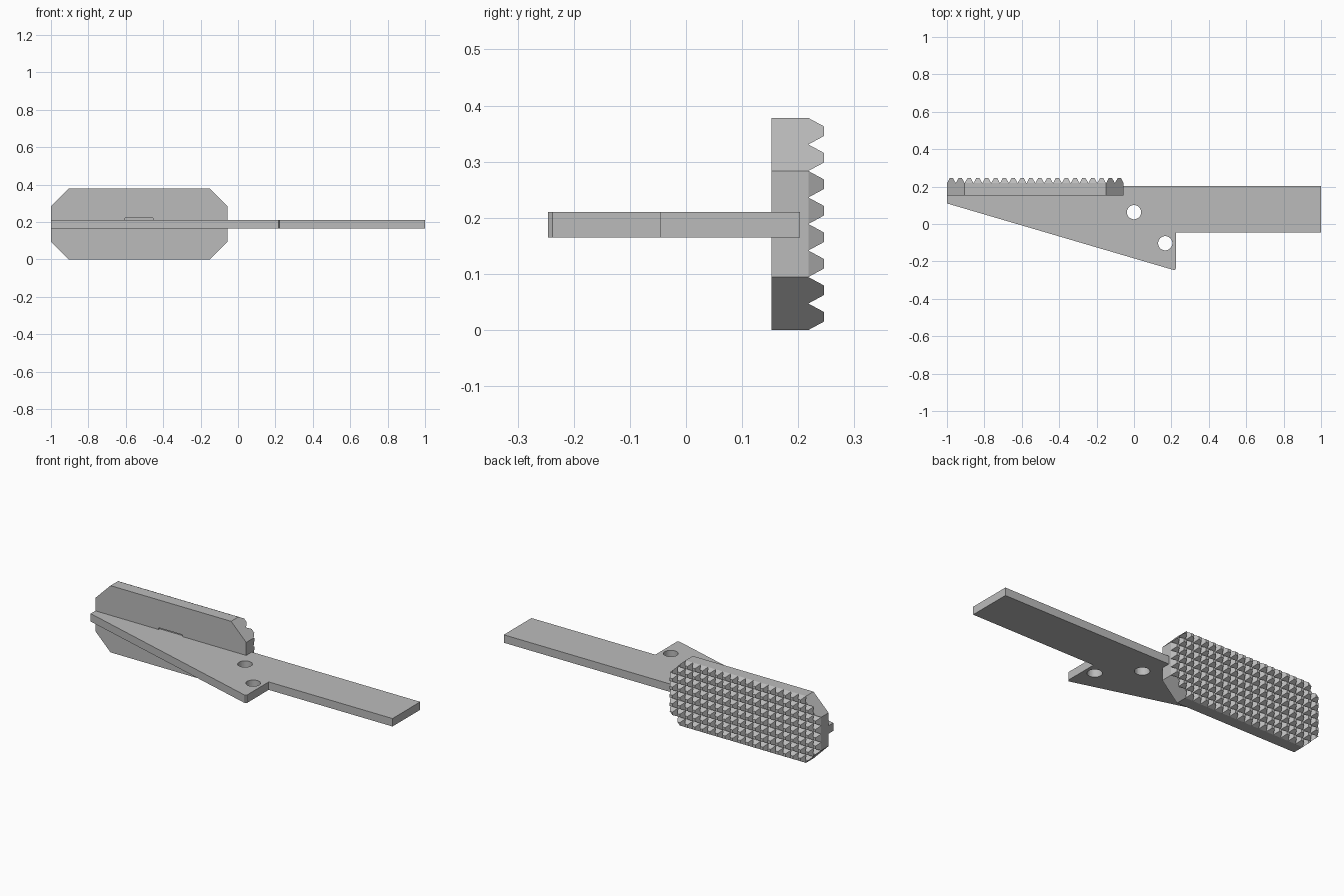
import bpy
import bmesh
from mathutils import Vector

cube = bpy.data.objects.get("Cube")
if cube:
    bpy.data.objects.remove(cube, do_unlink=True)

steel = bpy.data.materials.new("plain_grey")
steel.use_nodes = True
grey = (0.5, 0.5, 0.5, 1)
steel.diffuse_color = grey
steel.node_tree.nodes["Principled BSDF"].inputs["Base Color"].default_value = grey


def make_object(name, bm):
    bmesh.ops.recalc_face_normals(bm, faces=bm.faces)
    mesh = bpy.data.meshes.new(name)
    bm.to_mesh(mesh)
    bm.free()
    mesh.materials.append(steel)
    obj = bpy.data.objects.new(name, mesh)
    bpy.context.collection.objects.link(obj)
    return obj


def cut(target, cutter):
    cutter.hide_render = True
    cutter.hide_set(True)
    mod = target.modifiers.new(cutter.name, "BOOLEAN")
    mod.operation = "DIFFERENCE"
    mod.solver = "EXACT"
    mod.object = cutter


def apply_cuts(target, cutters):
    for cutter in cutters:
        cut(target, cutter)
    bpy.context.view_layer.objects.active = target
    for mod in list(target.modifiers):
        bpy.ops.object.modifier_apply(modifier=mod.name)
    for cutter in cutters:
        bpy.data.objects.remove(cutter, do_unlink=True)


# Flat handle plate with a tapering arm
PLATE_LOW, PLATE_HIGH = 0.165, 0.21
outline = [(-1, 0.11), (0.205, -0.244), (0.217, -0.246), (0.224, -0.238),
           (0.224, -0.045), (1, -0.045), (1, 0.203), (-1, 0.203)]
bm = bmesh.new()
face = bm.faces.new([bm.verts.new((x, y, PLATE_LOW)) for x, y in outline])
top = bmesh.ops.extrude_face_region(bm, geom=[face])["geom"]
bmesh.ops.translate(bm, vec=(0, 0, PLATE_HIGH - PLATE_LOW),
                    verts=[v for v in top if isinstance(v, bmesh.types.BMVert)])
plate = make_object("handle_plate", bm)

# Two pivot holes
drills = []
for x, y in [(0, 0.063), (0.167, -0.103)]:
    bm = bmesh.new()
    bmesh.ops.create_cone(bm, cap_ends=True, segments=40, radius1=0.038,
                          radius2=0.038, depth=0.2)
    bmesh.ops.translate(bm, vec=(x, y, 0.19), verts=bm.verts)
    drills.append(make_object("hole_cutter", bm))
apply_cuts(plate, drills)

# Jaw block: a gridded slab whose back cells rise into blunt teeth
COLS, ROWS, PITCH = 20, 8, 0.04725
LEFT, FRONT, ROOT, TIP = -1.0, 0.152, 0.218, 0.246
WIDTH, HEIGHT = COLS * PITCH, ROWS * PITCH
bm = bmesh.new()
grid = [[bm.verts.new((LEFT + i * PITCH, ROOT, j * PITCH))
         for j in range(ROWS + 1)] for i in range(COLS + 1)]
for i in range(COLS):
    for j in range(ROWS):
        base = [grid[i][j], grid[i + 1][j], grid[i + 1][j + 1], grid[i][j + 1]]
        centre = sum((v.co for v in base), Vector()) / 4
        tip = []
        for v in base:
            p = centre.lerp(v.co, 0.36)
            p.y = TIP
            tip.append(bm.verts.new(p))
        bm.faces.new(tip)
        for k in range(4):
            n = (k + 1) % 4
            bm.faces.new([base[k], base[n], tip[n], tip[k]])
rim = [e for e in bm.edges if e.is_boundary]
walls = bmesh.ops.extrude_edge_only(bm, edges=rim)["geom"]
for v in walls:
    if isinstance(v, bmesh.types.BMVert):
        v.co.y = FRONT
bmesh.ops.holes_fill(bm, edges=[e for e in bm.edges if e.is_boundary], sides=0)

# Chamfer the four jaw corners
for sx in (-1, 1):
    for sz in (-1, 1):
        point = (LEFT + WIDTH / 2 + sx * (WIDTH / 2 - PITCH), 0,
                 HEIGHT / 2 + sz * (HEIGHT / 2 - PITCH))
        bmesh.ops.bisect_plane(bm, geom=bm.verts[:] + bm.edges[:] + bm.faces[:],
                               dist=0.0001, plane_co=point, plane_no=(sx, 0, sz),
                               clear_outer=True)
        bmesh.ops.holes_fill(bm, edges=[e for e in bm.edges if e.is_boundary],
                             sides=0)
bmesh.ops.dissolve_limit(bm, angle_limit=0.01, verts=bm.verts, edges=bm.edges)
jaw = make_object("toothed_jaw", bm)

# Shallow slot just above the plate on the jaw front
bm = bmesh.new()
bmesh.ops.create_cube(bm, size=1)
bmesh.ops.scale(bm, vec=(0.15, 0.02, 0.02), verts=bm.verts)
bmesh.ops.translate(bm, vec=(-0.53, FRONT, 0.21), verts=bm.verts)
apply_cuts(jaw, [make_object("slot_cutter", bm)])
